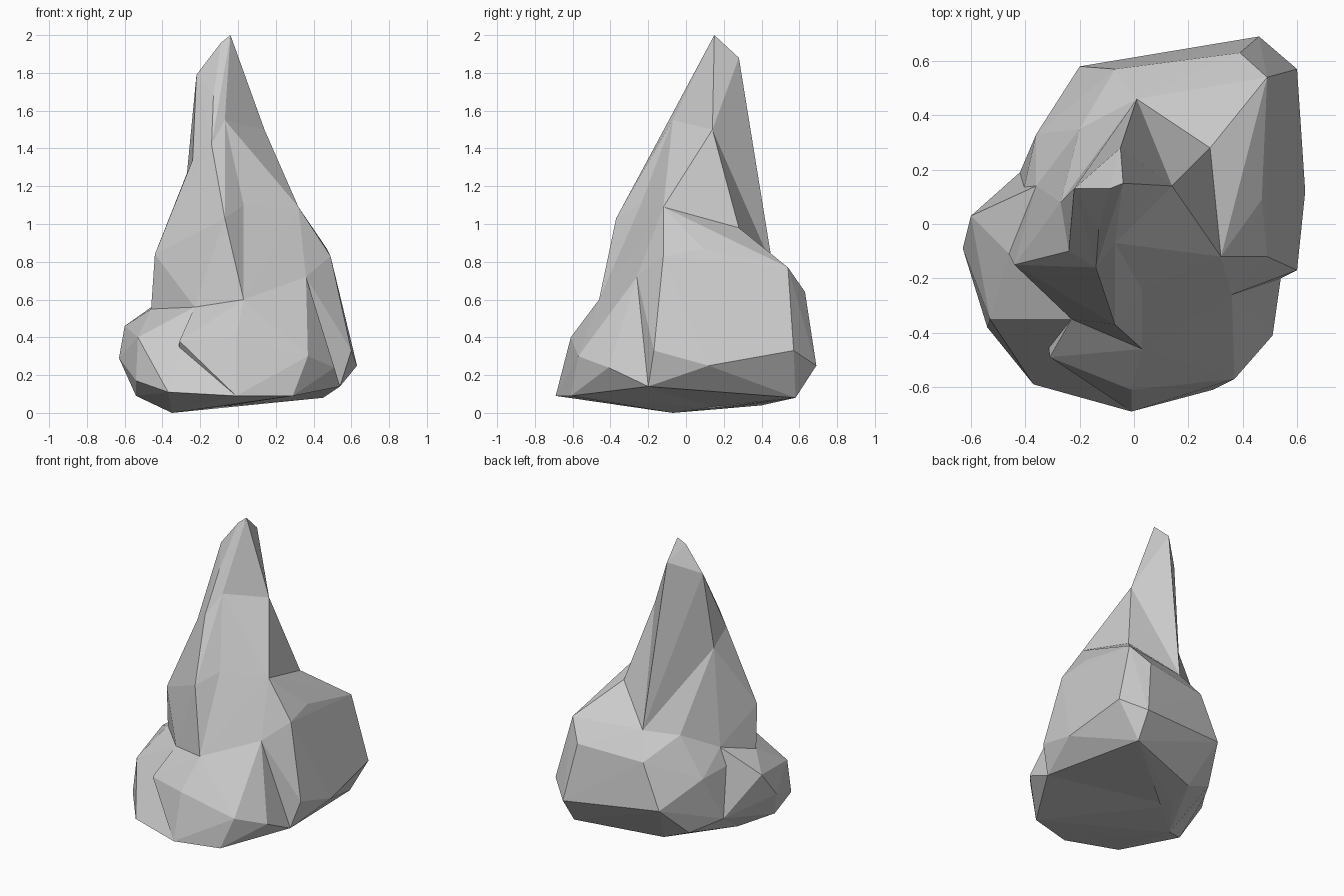
import bpy, bmesh

if "Cube" in bpy.data.objects:
    bpy.data.objects.remove(bpy.data.objects["Cube"])


def chunk(name, points):
    """Faceted convex boulder wrapped around its corner points."""
    bm = bmesh.new()
    for p in points:
        bm.verts.new(p)
    res = bmesh.ops.convex_hull(bm, input=bm.verts)
    junk = [g for g in res["geom_interior"] if isinstance(g, bmesh.types.BMVert)]
    bmesh.ops.delete(bm, geom=junk, context='VERTS')
    bmesh.ops.recalc_face_normals(bm, faces=bm.faces)
    me = bpy.data.meshes.new(name)
    bm.to_mesh(me)
    bm.free()
    ob = bpy.data.objects.new(name, me)
    bpy.context.collection.objects.link(ob)
    return ob


# Corners shared by neighbouring chunks
core = (0, 0.1, 0.3)
valley = (0.01, 0.46, 0.77)
tip_front = (-0.07, -0.07, 1.55)
tip_left = (-0.14, -0.16, 1.42)
tip_side = (-0.24, -0.10, 1.34)
tip_back = (-0.27, 0.08, 1.27)
tip_right = (0.14, 0.14, 1.50)
ridge = (0.03, -0.24, 1.10)
knee = (0.03, -0.46, 0.60)
shoulder = (0.32, -0.12, 1.09)
shoulder_back = (0.28, 0.28, 0.98)
hip = (0.36, -0.26, 0.72)
fold = (-0.23, -0.35, 0.56)
notch = (-0.46, -0.11, 0.55)
flank = (-0.36, 0.14, 0.63)
back_bulge = (-0.20, 0.35, 0.75)
left_foot = (-0.42, 0.19, 0.17)
heel = (0.45, 0.58, 0.08)
toe = (-0.01, -0.69, 0.09)
low_right = (0.54, -0.20, 0.14)
under_a = (-0.35, -0.07, 0)
under_b = (-0.17, 0.17, 0.02)

# Pointed top
rock = chunk("rock_spire", [
    (-0.04, 0.15, 2.0), (-0.09, 0.13, 1.96), (-0.22, 0.13, 1.79),
    (-0.05, 0.28, 1.88), (-0.13, -0.02, 1.68), tip_front, tip_left,
    tip_side, tip_back, tip_right, valley, (0, 0, 0.8)])

parts = [
    # Slab down the left and front
    chunk("left_slab", [
        tip_front, tip_left, tip_side, tip_back, ridge, knee, fold, notch,
        (-0.07, -0.37, 1.03), (-0.44, -0.15, 0.84), flank, back_bulge,
        valley, core]),
    # Recessed slab down the right
    chunk("right_slab", [
        tip_front, tip_right, ridge, knee, shoulder, shoulder_back, hip,
        valley, core]),
    # Front skirt
    chunk("front_base", [
        knee, hip, fold, toe, (-0.01, -0.61, 0.40), (0.37, -0.57, 0.30),
        (0.51, -0.41, 0.24), (0.29, -0.61, 0.09), (-0.31, -0.49, 0.38),
        low_right, under_a, under_b, core]),
    # Buttress on the right
    chunk("right_buttress", [
        shoulder, shoulder_back, hip, valley, (0.49, -0.12, 0.83),
        (0.47, 0.09, 0.87), (0.49, 0.54, 0.77), (0.39, 0.63, 0.64),
        (0.60, 0.57, 0.33), (0.46, 0.69, 0.25), (0.63, 0.12, 0.25),
        (0.60, -0.17, 0.33), low_right, heel, under_b]),
    # Lobe at the lower left
    chunk("left_toe", [
        notch, fold, flank, (-0.60, 0.03, 0.46), (-0.63, -0.09, 0.29),
        (-0.53, -0.35, 0.40), (-0.54, -0.38, 0.17), (-0.37, -0.59, 0.11),
        (-0.54, -0.20, 0.09), left_foot, toe, under_a, under_b, core]),
    # Back of the base
    chunk("back_base", [
        valley, flank, notch, back_bulge, (-0.07, 0.57, 0.61),
        (-0.20, 0.58, 0.31), (-0.36, 0.33, 0.48), left_foot,
        (0.39, 0.63, 0.64), (0.46, 0.69, 0.25), heel,
        (-0.11, 0.40, 0.04), (-0.29, 0.38, 0.11), under_a, under_b]),
]

# Fuse the chunks into one rock
for p in parts:
    mod = rock.modifiers.new("fuse", 'BOOLEAN')
    mod.operation = 'UNION'
    mod.solver = 'EXACT'
    mod.object = p
bpy.context.view_layer.update()
dg = bpy.context.evaluated_depsgraph_get()
fused = bpy.data.meshes.new_from_object(rock.evaluated_get(dg))
rock.modifiers.clear()
rock.data = fused
for p in parts:
    bpy.data.objects.remove(p)
